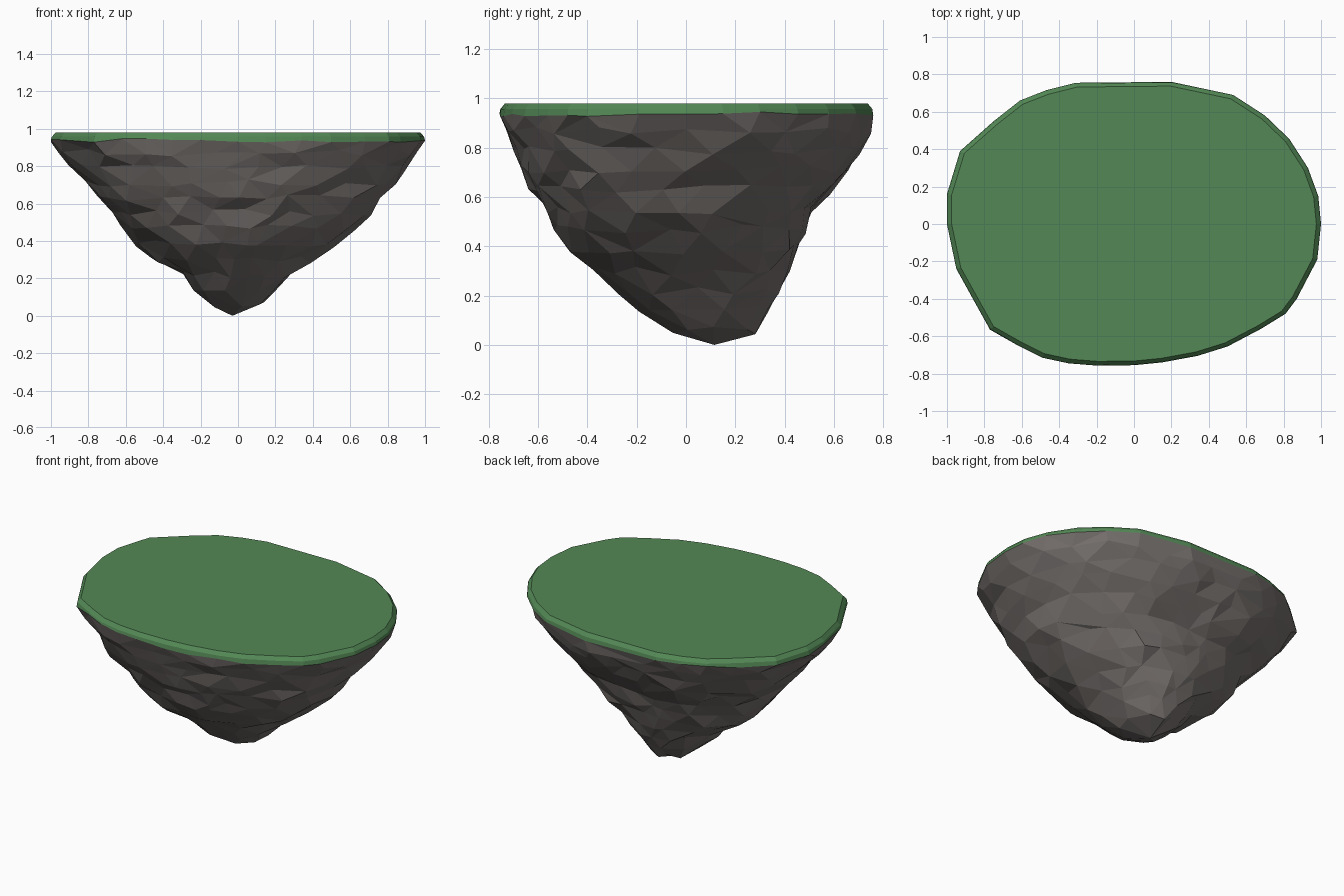
import bpy, math, random
from mathutils import Vector

if "Cube" in bpy.data.objects:
    bpy.data.objects.remove(bpy.data.objects["Cube"])

random.seed(11)

# Island outline seen from above, counter-clockwise from +x
OUTLINE = [(1, 0), (.985, .15), (.93, .3), (.83, .455), (.7, .58), (.53, .69), (.2, .76),
           (-.31, .755), (-.47, .715), (-.61, .66), (-.75, .55), (-.93, .39), (-1, .16), (-1, 0),
           (-.95, -.24), (-.77, -.565), (-.62, -.65), (-.49, -.715), (-.35, -.745), (-.2, -.757),
           (0, -.755), (.15, -.74), (.34, -.705), (.5, -.655), (.68, -.56), (.81, -.48), (.87, -.4), (.98, -.19)]

# Rock levels: z, left, right, front, back, point count
LEVELS = [(.87, -.965, .97, -.74, .745, 28), (.79, -.905, .905, -.70, .71, 28),
          (.71, -.83, .845, -.67, .66, 26), (.63, -.755, .77, -.635, .59, 26),
          (.55, -.68, .70, -.58, .52, 24), (.47, -.62, .62, -.54, .485, 24),
          (.385, -.55, .52, -.48, .455, 21), (.30, -.46, .39, -.38, .42, 18),
          (.22, -.31, .29, -.28, .375, 15), (.14, -.25, .22, -.195, .33, 12),
          (.06, -.14, .14, -.06, .28, 9)]


def sample(t):
    """Point on the outline in the direction of angle t (turns)."""
    d = Vector((math.cos(t * math.tau), math.sin(t * math.tau)))
    for a, b in zip(OUTLINE, OUTLINE[1:] + OUTLINE[:1]):
        a, b = Vector(a), Vector(b)
        ca, cb = a.x * d.y - a.y * d.x, b.x * d.y - b.y * d.x
        if ca >= -1e-9 and cb <= 1e-9 and (a + b).dot(d) > 0:
            return a.lerp(b, ca / (ca - cb))
    return d


def turn(ring, i):
    return ring[i % len(ring)] + i // len(ring)


def zipper(start_a, ring_a, start_b, ring_b):
    """Triangles between an upper and a lower ring of differing counts."""
    faces, i, j, na, nb = [], 0, 0, len(ring_a), len(ring_b)
    while i < na or j < nb:
        a, b = start_a + i % na, start_b + j % nb
        if j == nb or (i < na and turn(ring_a, i + 1) <= turn(ring_b, j + 1)):
            i += 1
            faces.append((a, b, start_a + i % na))
        else:
            j += 1
            faces.append((a, b, start_b + j % nb))
    return faces


def make(name, verts, faces, color):
    mesh = bpy.data.meshes.new(name)
    mesh.from_pydata(verts, [], faces)
    mesh.update()
    obj = bpy.data.objects.new(name, mesh)
    bpy.context.collection.objects.link(obj)
    mat = bpy.data.materials.new(name + "_color")
    mat.diffuse_color = (*color, 1)
    mat.use_nodes = True
    mat.node_tree.nodes["Principled BSDF"].inputs["Base Color"].default_value = mat.diffuse_color
    mesh.materials.append(mat)
    return obj


# Shared rim with a slightly wavy height
n = len(OUTLINE)
rim = [(x, y, .935 + random.uniform(-.008, .012)) for x, y in OUTLINE]

# Rock underside: shrinking jittered rings down to an off-centre tip
verts = list(rim)
rings = [(0, [math.atan2(y, x) / math.tau % 1 for x, y in OUTLINE])]
for k, (z, l, r, f, b, count) in enumerate(LEVELS):
    turns = [(i + .5 * (k % 2) + random.uniform(-.3, .3) * (i > 0)) / count for i in range(count)]
    rings.append((len(verts), turns))
    for t in turns:
        p = sample(t)
        s = 1 + random.uniform(-.03, .018) * (1 if z < .75 else .5)
        verts.append(((l + r) / 2 + p.x * s * (r - l) / 2,
                      (f + b) / 2 + p.y * s / .757 * (b - f) / 2,
                      z + random.uniform(-.02, .02)))
faces = []
for upper, lower in zip(rings, rings[1:]):
    faces += zipper(*upper, *lower)
start, last = rings[-1]
tip = len(verts)
verts.append((-.03, .115, 0))
faces += [(start + i, tip, start + (i + 1) % len(last)) for i in range(len(last))]
make("rock_underside", verts, faces, (.175, .158, .15))

# Grass cap: bevelled rim with a flat top
mid = [(x * .995, y * .995, .957) for x, y in OUTLINE]
top = [(x * .975, y * .97, .98) for x, y in OUTLINE]
faces = [tuple(range(2 * n, 3 * n))]
for base in (0, n):
    for i in range(n):
        j = (i + 1) % n
        faces.append((base + i, base + j, base + n + j, base + n + i))
make("grass_top", rim + mid + top, faces, (.088, .25, .093))
